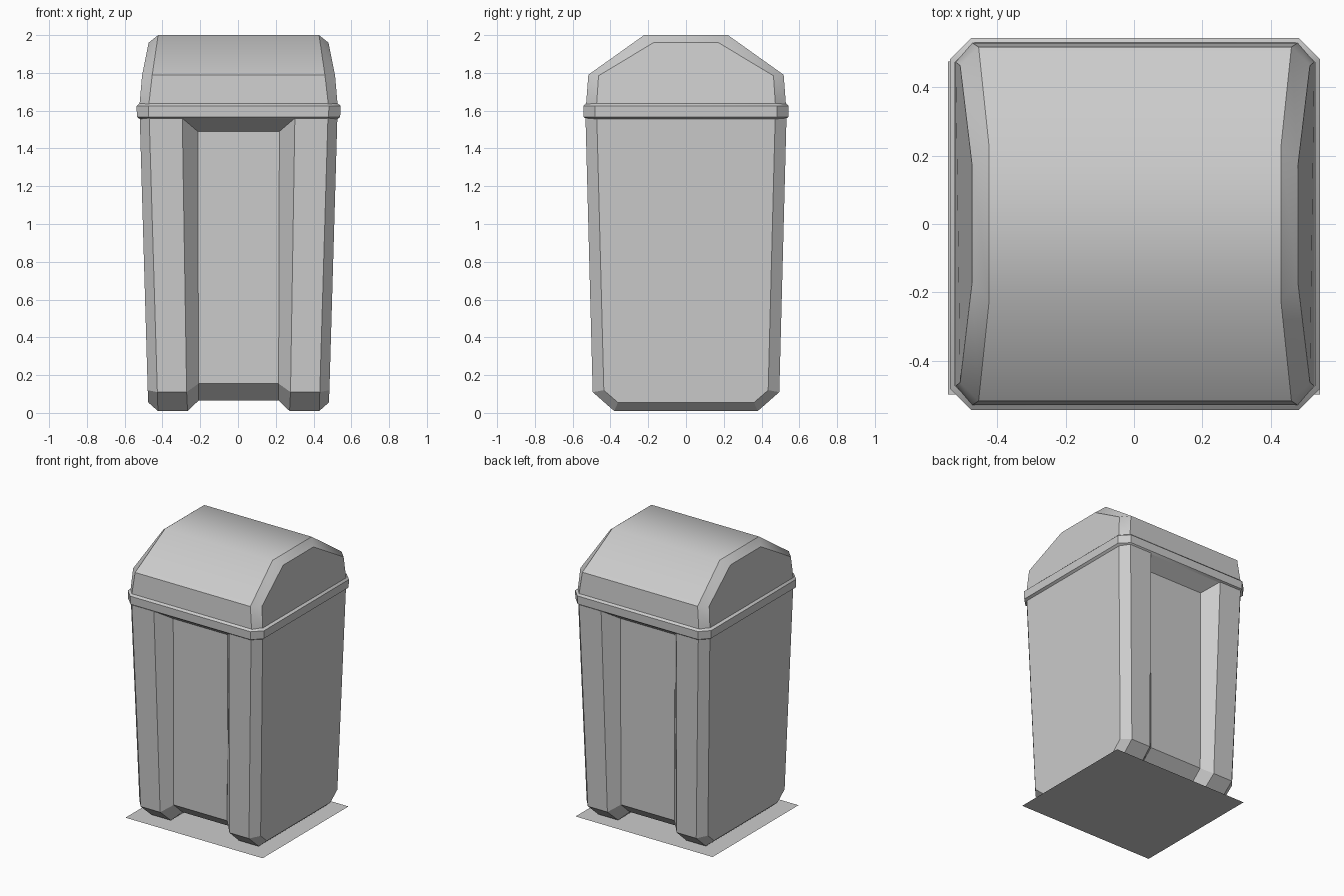
import bpy, bmesh, math

if "Cube" in bpy.data.objects:
    bpy.data.objects.remove(bpy.data.objects["Cube"])

DX = 0.003  # small sideways offset of the whole bin


def finish(name, bm, smooth=None):
    bmesh.ops.remove_doubles(bm, verts=bm.verts, dist=1e-5)
    bmesh.ops.recalc_face_normals(bm, faces=bm.faces)
    mesh = bpy.data.meshes.new(name)
    bm.to_mesh(mesh)
    bm.free()
    ob = bpy.data.objects.new(name, mesh)
    bpy.context.collection.objects.link(ob)
    if smooth:
        bpy.ops.object.select_all(action='DESELECT')
        ob.select_set(True)
        bpy.context.view_layer.objects.active = ob
        bpy.ops.object.shade_smooth_by_angle(angle=math.radians(smooth))
    return ob


def loft_across(bm, stations):
    """Loft front-to-back profiles across x; each is half a profile of (x, y, z)."""
    stations = stations + [[(-x, y, z) for x, y, z in s] for s in reversed(stations)]
    rows = []
    for s in stations:
        full = [(x, -y, z) for x, y, z in s] + list(reversed(s))
        rows.append([bm.verts.new((x + DX, y, z)) for x, y, z in full])
    for a, b in zip(rows, rows[1:]):
        for i in range(len(a) - 1):
            bm.faces.new((a[i], a[i + 1], b[i + 1], b[i]))
    bm.faces.new(rows[0])
    bm.faces.new(rows[-1])
    return rows


# Tapered body with a channel running down the front, underneath and up the back
bm = bmesh.new()
rows = loft_across(bm, [
    [(0.523, 0.472, 1.56), (0.481, 0.435, 0.12), (0.478, 0.36, 0.055)],
    [(0.473, 0.532, 1.56), (0.430, 0.494, 0.11), (0.427, 0.38, 0.01)],
    [(0.298, 0.532, 1.56), (0.275, 0.494, 0.11), (0.270, 0.38, 0.01)],
    [(0.216, 0.430, 1.49), (0.212, 0.430, 0.155), (0.212, 0.33, 0.065)],
])
for i in (0, -1):  # sloped channel ceilings
    bm.faces.new((rows[2][i], rows[5][i], rows[4][i], rows[3][i]))
finish("bin_body", bm)

# Octagonal rim between body and lid
bm = bmesh.new()
rings = []
for inset, z in ((0.017, 1.555), (0.002, 1.567), (0, 1.625), (0.014, 1.638)):
    x, y, c = 0.54 - inset, 0.544 - inset, 0.062 - inset * 0.3
    quarter = [(x, y - c), (x - c, y)]
    loop = (quarter + [(-a, b) for a, b in reversed(quarter)]
            + [(-a, -b) for a, b in quarter] + [(a, -b) for a, b in reversed(quarter)])
    rings.append([bm.verts.new((a + DX, b, z)) for a, b in loop])
for lo, hi in zip(rings, rings[1:]):
    for i in range(8):
        j = (i + 1) % 8
        bm.faces.new((lo[i], lo[j], hi[j], hi[i]))
finish("rim", bm, 37)

# Domed lid with chamfered ends
bm = bmesh.new()
loft_across(bm, [
    [(0.524, 0.473, 1.635), (0.511, 0.463, 1.785), (0.476, 0.172, 1.96)],
    [(0.475, 0.529, 1.635), (0.457, 0.517, 1.79), (0.426, 0.222, 2.0)],
])
finish("lid", bm, 37)

# Thin ground plate
bm = bmesh.new()
bm.faces.new([bm.verts.new(p) for p in
              ((-0.544, -0.498, 0), (0.544, -0.498, 0), (0.544, 0.475, 0), (-0.544, 0.475, 0))])
finish("base_plate", bm)
